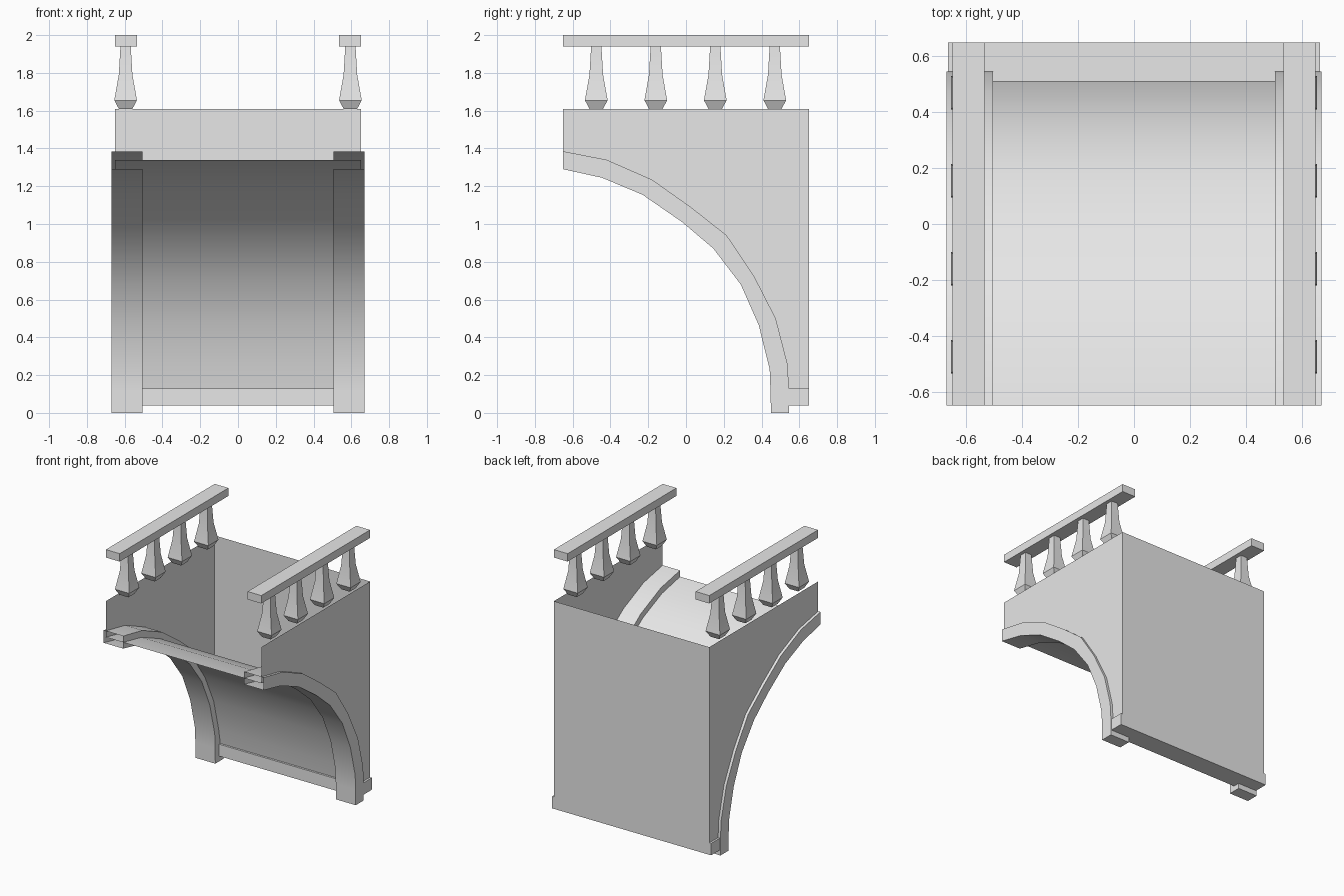
import bpy, math

cube = bpy.data.objects.get("Cube")
if cube:
    bpy.data.objects.remove(cube, do_unlink=True)

stone = bpy.data.materials.new("grey_stone")
stone.use_nodes = True
GREY = (0.8, 0.8, 0.8, 1)
stone.diffuse_color = GREY
stone.node_tree.nodes["Principled BSDF"].inputs["Base Color"].default_value = GREY


def make(name, verts, faces, smooth=False):
    mesh = bpy.data.meshes.new(name)
    mesh.from_pydata(verts, [], faces)
    mesh.materials.append(stone)
    obj = bpy.data.objects.new(name, mesh)
    bpy.context.collection.objects.link(obj)
    if smooth:
        bpy.ops.object.select_all(action="DESELECT")
        obj.select_set(True)
        bpy.context.view_layer.objects.active = obj
        bpy.ops.object.shade_smooth_by_angle(angle=math.radians(30))
    return obj


def box(name, lo, hi):
    verts = [(x, y, z) for x in (lo[0], hi[0]) for y in (lo[1], hi[1]) for z in (lo[2], hi[2])]
    faces = [(0, 1, 3, 2), (4, 6, 7, 5), (0, 4, 5, 1), (2, 3, 7, 6), (0, 2, 6, 4), (1, 5, 7, 3)]
    return make(name, verts, faces)


# Arch curves in (y, z), from the crown down to the foot
outer = [(-.65, 1.385), (-.42, 1.34), (-.18, 1.235), (.025, 1.09), (.215, .94),
         (.36, .725), (.475, .50), (.537, .26), (.545, .13), (.545, 0)]
inner = [(-.65, 1.29), (-.445, 1.245), (-.23, 1.155), (-.02, 1.01), (.145, .87),
         (.29, .68), (.385, .465), (.443, .23), (.447, .12), (.45, 0)]
middle = [((a + c) / 2, (b + d) / 2) for (a, b), (c, d) in zip(outer, inner)][:-2] + [(.51, .13)]
HALF, BACK, TOP, BASE = .65, .65, 1.61, .04


def rib(name, x0, x1):
    """Curved hollow band, open at the crown and closed at the foot."""
    n = len(outer)
    verts = []
    for o, i in zip(outer, inner):
        verts += [(x0, *o), (x1, *o), (x1, *i), (x0, *i)]
    faces = []
    for s in range(n - 1):
        for k in range(4):
            a, b = 4 * s + k, 4 * s + (k + 1) % 4
            faces.append((a, a + 4, b + 4, b))
    end = 4 * (n - 1)
    faces.append((end, end + 3, end + 2, end + 1))
    return make(name, verts, faces, True)


def baluster(name, x, y):
    """Square tapered post."""
    rings = [(TOP, .036), (1.655, .06), (1.79, .036), (1.945, .027)]
    verts, faces = [], []
    for z, r in rings:
        verts += [(x + sx * r, y + sy * r, z) for sx, sy in ((-1, -1), (1, -1), (1, 1), (-1, 1))]
    for s in range(len(rings) - 1):
        for k in range(4):
            a, b = 4 * s + k, 4 * s + (k + 1) % 4
            faces.append((a, b, b + 4, a + 4))
    return make(name, verts, faces, True)


# Vault sheet under the span
count = len(middle)
verts = [(sx * HALF, y, z) for y, z in middle for sx in (-1, 1)]
make("vault", verts, [(2 * i, 2 * i + 1, 2 * i + 3, 2 * i + 2) for i in range(count - 1)], True)

# Back wall and base course
make("back_wall", [(-HALF, BACK, BASE), (-HALF, BACK, TOP), (HALF, BACK, TOP), (HALF, BACK, BASE)],
     [(0, 1, 2, 3)])
box("base_course", (-.665, .495, BASE), (.665, BACK, .13))

# Parts repeated on both sides
for side, s in (("left", 1), ("right", -1)):
    outline = middle + [(.51, BASE), (BACK, BASE), (BACK, TOP), (-.65, TOP)]
    ring = list(range(len(outline)))
    make(side + "_side_wall", [(s * HALF, y, z) for y, z in outline], [ring[::-s]])
    x0, x1 = sorted((s * .505, s * .67))
    rib(side + "_arch_rib", x0, x1)
    x0, x1 = sorted((s * .535, s * HALF))
    box(side + "_handrail", (x0, -.65, 1.94), (x1, BACK, 2))
    for i in range(4):
        baluster(f"{side}_baluster_{i + 1}", s * .595, -.475 + i * .315)
